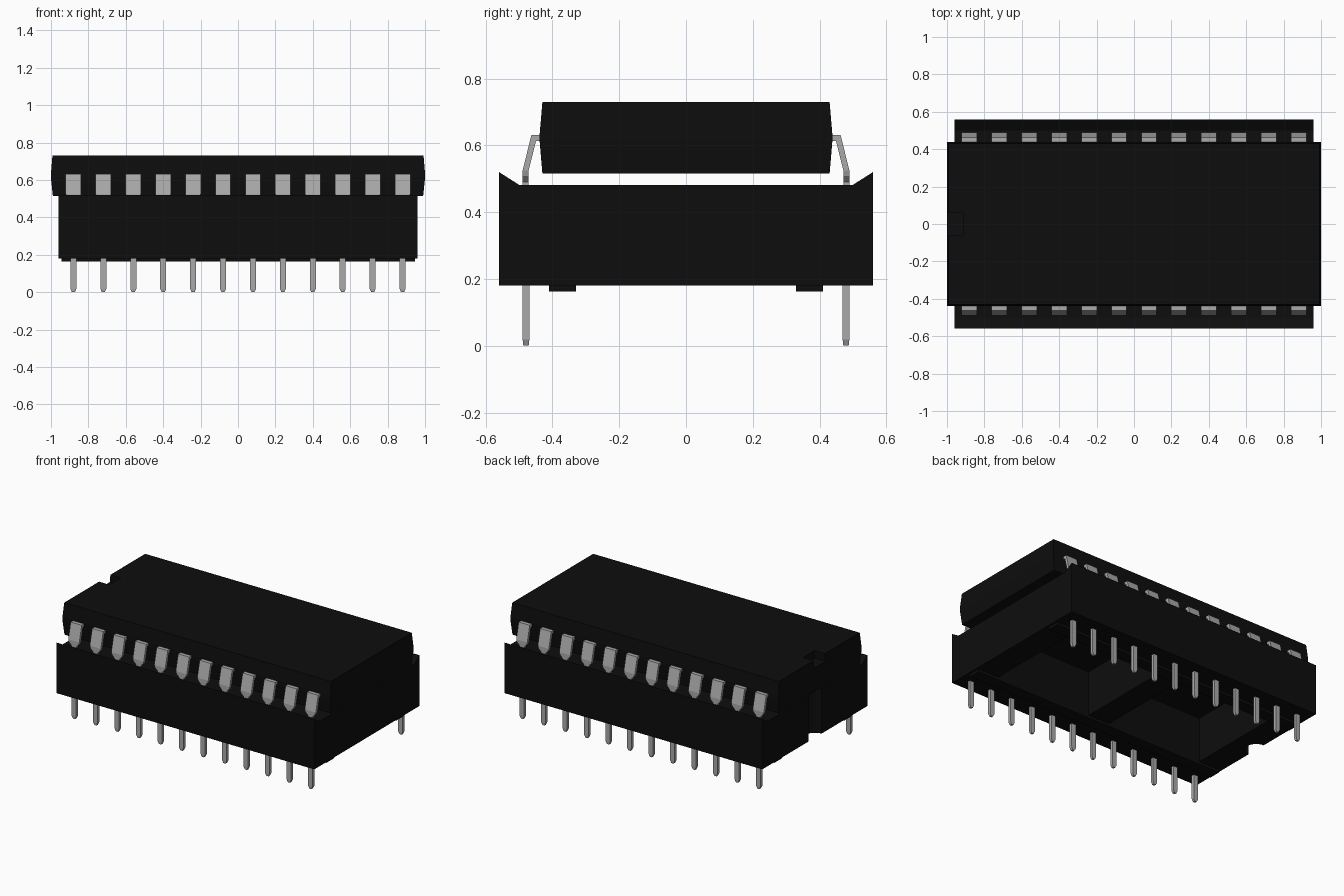
import bpy, bmesh
from mathutils import Vector

cube = bpy.data.objects.get("Cube")
if cube:
    bpy.data.objects.remove(cube, do_unlink=True)


def material(name, value, rough):
    m = bpy.data.materials.new(name)
    m.use_nodes = True
    colour = (value, value, value, 1)
    m.diffuse_color = colour
    m.node_tree.nodes["Principled BSDF"].inputs["Base Color"].default_value = colour
    m.node_tree.nodes["Principled BSDF"].inputs["Roughness"].default_value = rough
    return m


BLACK = material("black plastic", 0.004, 0.6)
METAL = material("grey metal", 0.4, 0.5)


def finish(name, bm, mat):
    bmesh.ops.recalc_face_normals(bm, faces=bm.faces)
    mesh = bpy.data.meshes.new(name)
    bm.to_mesh(mesh)
    bm.free()
    mesh.materials.append(mat)
    ob = bpy.data.objects.new(name, mesh)
    bpy.context.collection.objects.link(ob)
    return ob


def loft(bm, sections):
    """Skin closed sections in order and cap both ends."""
    rings = [[bm.verts.new(p) for p in s] for s in sections]
    n = len(rings[0])
    for a, b in zip(rings, rings[1:]):
        for i in range(n):
            j = (i + 1) % n
            bm.faces.new((a[i], a[j], b[j], b[i]))
    bm.faces.new(rings[0])
    bm.faces.new(rings[-1])


def rect(cx, cy, z, hx, hy):
    return [(cx + sx * hx, cy + sy * hy, z)
            for sx, sy in ((-1, -1), (1, -1), (1, 1), (-1, 1))]


def box(name, x, y, z, mat=BLACK):
    bm = bmesh.new()
    cx, cy = sum(x) / 2, sum(y) / 2
    hx, hy = (x[1] - x[0]) / 2, (y[1] - y[0]) / 2
    loft(bm, [rect(cx, cy, h, hx, hy) for h in z])
    return finish(name, bm, mat)


def cut(ob, cutters):
    for c in cutters:
        c.hide_render = True
        mod = ob.modifiers.new("cut", "BOOLEAN")
        mod.operation = "DIFFERENCE"
        mod.solver = "EXACT"
        mod.object = c
        bpy.context.view_layer.objects.active = ob
        bpy.ops.object.modifier_apply(modifier=mod.name)
        bpy.data.objects.remove(c, do_unlink=True)


# Socket: lipped profile along x, two open wells and an end notch
profile = [(-0.56, 0.18), (0.56, 0.18), (0.56, 0.52),
           (0.50, 0.482), (-0.50, 0.482), (-0.56, 0.52)]
bm = bmesh.new()
loft(bm, [[(x, y, z) for y, z in profile] for x in (-0.96, 0.96)])
socket = finish("socket_body", bm, BLACK)
wells = [box("well_cutter", x, (-0.33, 0.33), (0.1, 0.6))
         for x in ((-0.79, -0.08), (0.08, 0.79))]
bm = bmesh.new()
bmesh.ops.create_cone(bm, cap_ends=True, segments=24, radius1=0.07,
                      radius2=0.07, depth=1)
bmesh.ops.translate(bm, verts=bm.verts, vec=Vector((-0.96, 0, 0.4)))
cut(socket, wells + [finish("notch_cutter", bm, BLACK)])

# Standoff strips under the rails
for name, s in (("front_standoff", -1), ("back_standoff", 1)):
    box(name, (-0.945, 0.945), sorted((s * 0.33, s * 0.41)), (0.163, 0.181))

# Chip package, widest at the lead line, with an orientation recess
bm = bmesh.new()
loft(bm, [rect(0, 0, z, hx, hy) for z, hx, hy in
          ((0.515, 0.99, 0.43), (0.61, 1, 0.438), (0.635, 1, 0.438),
           (0.73, 0.992, 0.43))])
chip = finish("chip_package", bm, BLACK)
cut(chip, [box("recess_cutter", (-1.1, -0.915), (-0.06, 0.06), (0.68, 0.8))])


# Bent chip lead: outer/inner path in y and z, with half width
LEAD = [(0.43, 0.631, 0.43, 0.613, 0.041), (0.463, 0.631, 0.449, 0.613, 0.041),
        (0.489, 0.525, 0.471, 0.525, 0.041), (0.489, 0.508, 0.471, 0.508, 0.036),
        (0.489, 0.49, 0.471, 0.49, 0.018), (0.489, 0.40, 0.471, 0.40, 0.015)]


def add_lead(bm, x, s):
    loft(bm, [[(x - w, s * yo, zo), (x + w, s * yo, zo),
               (x + w, s * yi, zi), (x - w, s * yi, zi)]
              for yo, zo, yi, zi, w in LEAD])


# Socket pin with a tapered tip
def add_pin(bm, x, s):
    loft(bm, [rect(x, s * 0.479, z, hx, hy) for z, hx, hy in
              ((0.19, 0.016, 0.01), (0.018, 0.016, 0.01), (0, 0.008, 0.008))])


for side, s in (("front", -1), ("back", 1)):
    for part, builder in (("chip_leads", add_lead), ("socket_pins", add_pin)):
        bm = bmesh.new()
        for i in range(12):
            builder(bm, (i - 5.5) * 0.16, s)
        finish(f"{side}_{part}", bm, METAL)
